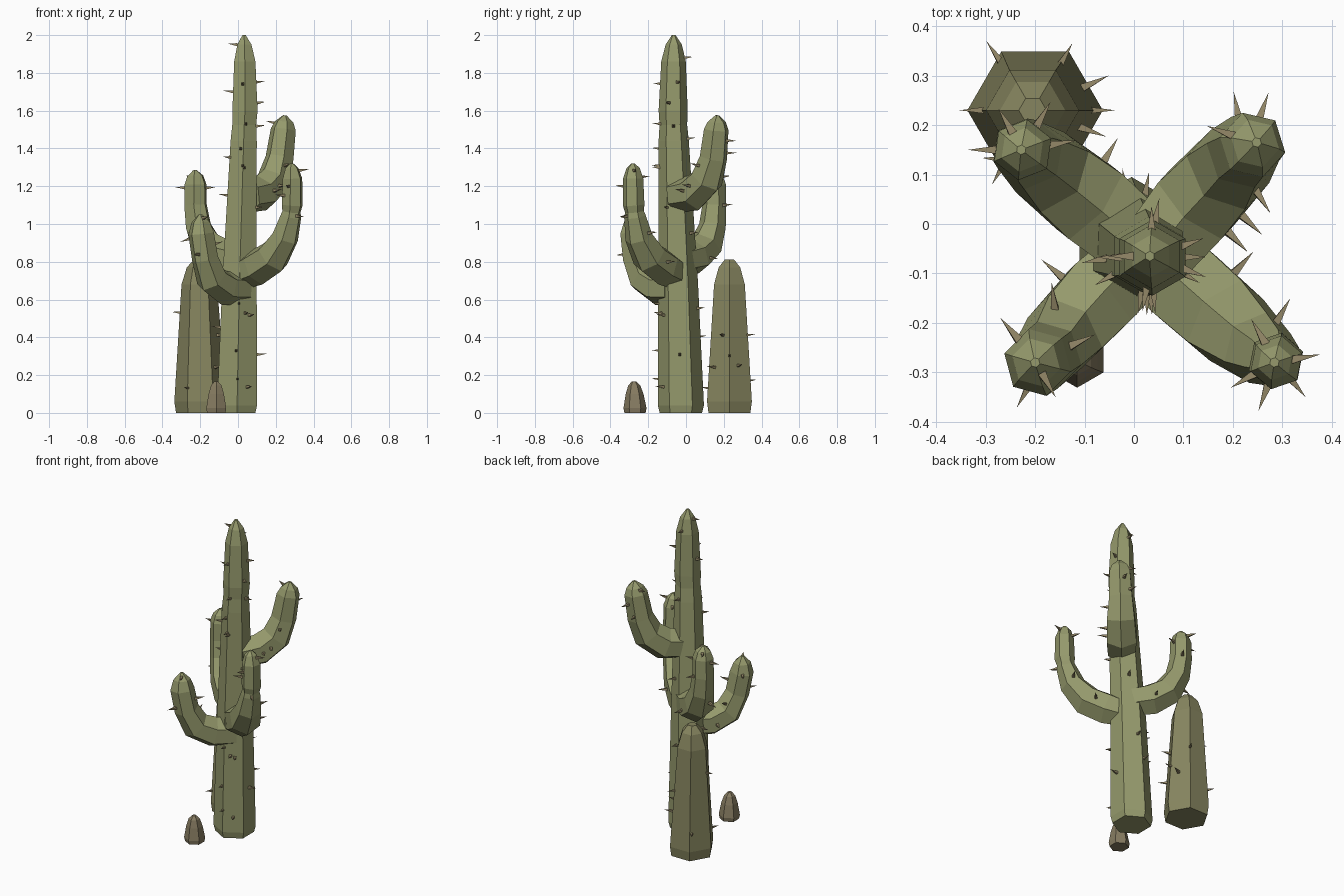
import bpy, bmesh, math
from mathutils import Vector


def material(name, color):
    m = bpy.data.materials.new(name)
    m.diffuse_color = (*color, 1)
    return m


GREEN = material("cactus_green", (0.30, 0.32, 0.15))
OLIVE = material("cactus_olive", (0.24, 0.235, 0.115))
BROWN = material("cactus_brown", (0.24, 0.20, 0.12))
SPINE = material("spine_tan", (0.30, 0.25, 0.14))


def finish(bm, name, mat):
    bmesh.ops.recalc_face_normals(bm, faces=bm.faces)
    me = bpy.data.meshes.new(name)
    bm.to_mesh(me)
    bm.free()
    me.materials.append(mat)
    ob = bpy.data.objects.new(name, me)
    bpy.context.collection.objects.link(ob)
    return ob


def stem(name, path, side, mat, upright=False):
    """Six-sided stem through (x, y, z, radius) stations, corners at right angles to side."""
    pts = [Vector(p[:3]) for p in path]
    side = Vector(side).normalized()
    bm = bmesh.new()
    rings = []
    for i, p in enumerate(pts):
        t = Vector((0, 0, 1))
        if not upright:
            a, b = pts[max(i - 1, 0)], pts[min(i + 1, len(pts) - 1)]
            t = ((p - a).normalized() + (b - p).normalized()).normalized()
        u = side.cross(t).normalized()
        v = t.cross(u)
        rings.append([bm.verts.new(p + path[i][3] * (u * math.cos(k * math.pi / 3) + v * math.sin(k * math.pi / 3)))
                      for k in range(6)])
    for lo, hi in zip(rings, rings[1:]):
        for k in range(6):
            bm.faces.new((lo[k], lo[(k + 1) % 6], hi[(k + 1) % 6], hi[k]))
    bm.faces.new(rings[0][::-1])
    bm.faces.new(rings[-1])
    return finish(bm, name, mat)


def spines(name, path, places, length=0.055):
    """Thin thorns at (height, compass angle) on a stem."""
    bm = bmesh.new()
    for z, ang in places:
        for a, b in zip(path, path[1:]):
            if a[2] <= z <= b[2]:
                break
        f = (z - a[2]) / (b[2] - a[2])
        va, vb = Vector(a[:3]), Vector(b[:3])
        c, r = va.lerp(vb, f), a[3] + (b[3] - a[3]) * f
        t = (vb - va).normalized()
        d = Vector((math.cos(math.radians(ang)), math.sin(math.radians(ang)), 0))
        d = (d - t * d.dot(t)).normalized()
        e = d.orthogonal().normalized()
        g = d.cross(e)
        base = [bm.verts.new(c + d * r * 0.82 + 0.012 * (e * math.cos(k * math.tau / 4) + g * math.sin(k * math.tau / 4)))
                for k in range(4)]
        tip = bm.verts.new(c + d * (r * 0.9 + length) + Vector((0, 0, 0.006)))
        bm.faces.new(base)
        for k in range(4):
            bm.faces.new((base[k], base[(k + 1) % 4], tip))
    finish(bm, name, SPINE)


# main trunk
trunk = [(-0.005, -0.027, 0, 0.112), (-0.005, -0.027, 0.04, 0.122), (0.008, -0.042, 0.70, 0.105),
         (0.03, -0.065, 1.44, 0.080), (0.033, -0.067, 1.525, 0.073), (0.037, -0.068, 1.60, 0.077),
         (0.036, -0.066, 1.86, 0.065), (0.034, -0.065, 1.95, 0.043), (0.032, -0.065, 2.0, 0.01)]
stem("trunk", trunk, (1, 0, 0), GREEN, True)
spines("trunk_spines", trunk,
       [(0.31, 0), (1.70, 180), (1.95, 180), (1.52, 0), (1.31, -90), (1.40, -100), (1.53, -85),
        (0.58, -90), (0.53, -70), (0.33, -95), (0.18, -90), (1.88, 90), (1.64, -20), (1.09, -30),
        (0.14, -60), (0.52, -55), (1.74, -100), (1.35, -150), (1.30, -85), (0.55, 80), (0.40, 100),
        (0.95, 60), (0.65, 175), (1.15, 190), (0.45, 170), (1.75, 20), (1.45, 80)], 0.048)

# arms: stations run out of the trunk, bend and rise to a blunt tip
arms = {
    "front_right_arm": [(0.03, -0.06, 0.74, 0.085), (0.10, -0.12, 0.77, 0.098), (0.185, -0.195, 0.825, 0.095),
                        (0.25, -0.25, 0.93, 0.075), (0.28, -0.27, 1.04, 0.058), (0.283, -0.273, 1.065, 0.051),
                        (0.287, -0.277, 1.10, 0.058), (0.288, -0.28, 1.24, 0.055), (0.285, -0.28, 1.295, 0.036),
                        (0.284, -0.28, 1.32, 0.01)],
    "front_left_arm": [(0.02, -0.06, 0.655, 0.085), (-0.07, -0.145, 0.66, 0.092), (-0.14, -0.22, 0.71, 0.086),
                       (-0.175, -0.265, 0.82, 0.072), (-0.195, -0.28, 0.95, 0.07), (-0.198, -0.28, 1.01, 0.05),
                       (-0.20, -0.28, 1.05, 0.01)],
    "back_left_arm": [(0.0, -0.03, 0.81, 0.09), (-0.09, 0.045, 0.83, 0.098), (-0.165, 0.105, 0.885, 0.09),
                      (-0.21, 0.14, 0.99, 0.072), (-0.225, 0.15, 1.10, 0.064), (-0.225, 0.15, 1.21, 0.062),
                      (-0.226, 0.15, 1.255, 0.045), (-0.228, 0.15, 1.285, 0.01)],
    "back_right_arm": [(0.05, -0.05, 1.15, 0.09), (0.125, 0.04, 1.165, 0.099), (0.19, 0.11, 1.235, 0.092),
                       (0.22, 0.145, 1.35, 0.076), (0.24, 0.16, 1.50, 0.068), (0.245, 0.163, 1.54, 0.05),
                       (0.248, 0.165, 1.575, 0.01)],
}
arm_spines = {
    "front_right_arm": [(1.20, -110), (1.05, -50), (1.25, 120), (0.95, 60), (1.28, 10), (0.80, 45), (1.15, -150)],
    "front_left_arm": [(0.95, 130), (0.88, 25), (1.03, -60), (0.75, 90), (0.67, 150), (0.85, -120)],
    "back_left_arm": [(1.19, 180), (1.19, 10), (1.10, 60), (0.95, 170), (0.84, 80), (1.25, 120)],
    "back_right_arm": [(1.53, 160), (1.45, 70), (1.30, -60), (1.20, -45), (1.17, -50), (1.38, 100)],
}
for name, path in arms.items():
    d = Vector(path[-1][:3]) - Vector(path[0][:3])
    stem(name, path, (d.y, -d.x, 0), GREEN)
    spines(name + "_spines", path, arm_spines[name])

# shorter cactus behind, on the left
back = [(-0.20, 0.23, 0, 0.128), (-0.20, 0.23, 0.06, 0.137), (-0.205, 0.23, 0.68, 0.094),
        (-0.205, 0.23, 0.77, 0.066), (-0.205, 0.23, 0.812, 0.028)]
stem("back_cactus", back, (0, 1, 0), OLIVE, True)
spines("back_cactus_spines", back,
       [(0.17, 125), (0.41, 60), (0.25, 25), (0.53, 180), (0.13, -120), (0.24, -45), (0.30, 0), (0.41, -20)])

# small bud in front
bud = [(-0.115, -0.27, 0, 0.056), (-0.115, -0.27, 0.025, 0.061), (-0.115, -0.272, 0.10, 0.047),
       (-0.115, -0.274, 0.145, 0.032), (-0.115, -0.275, 0.165, 0.013)]
stem("small_bud", bud, (1, 0, 0), BROWN, True)
